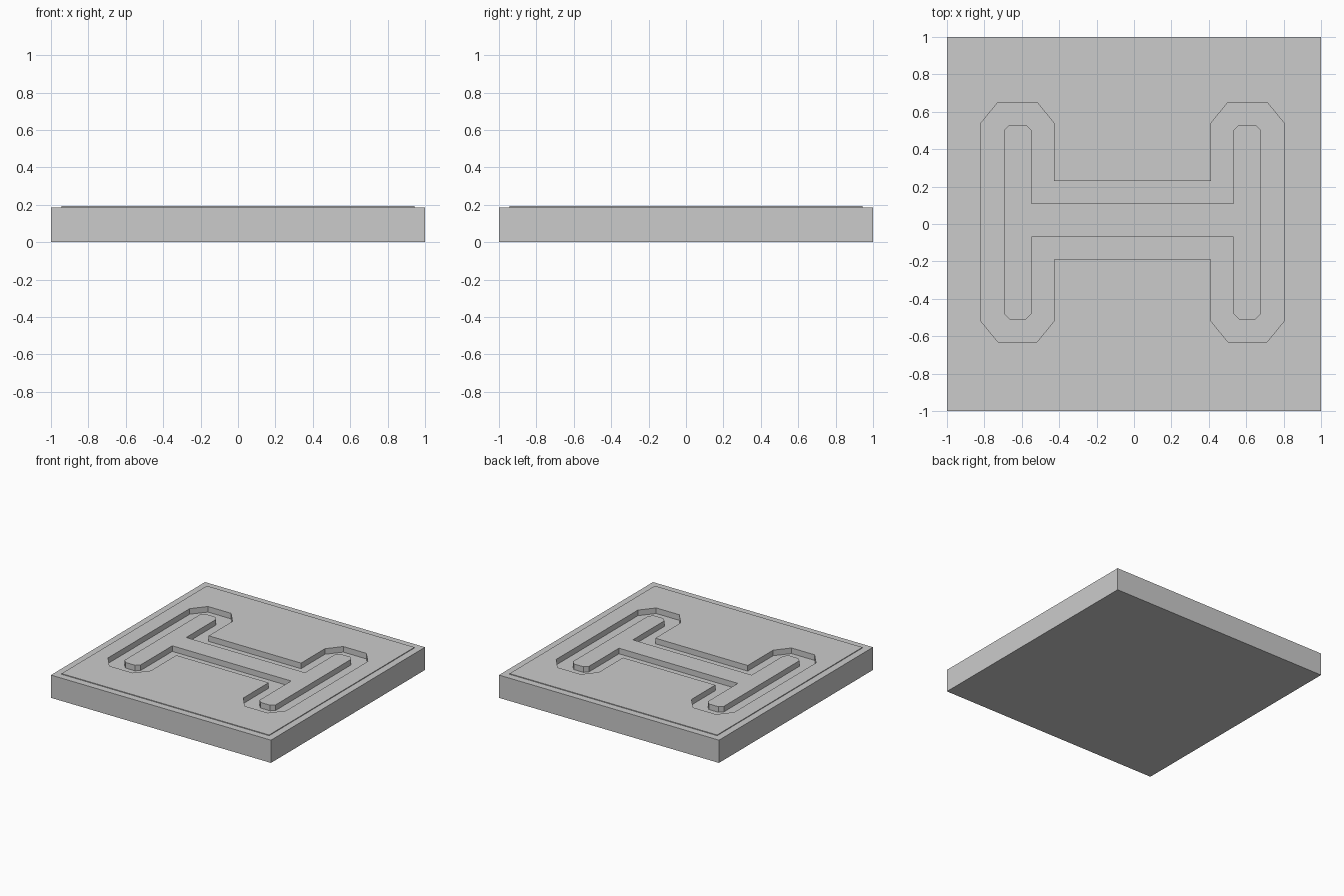
import bpy
import bmesh

RIM, TOP, FLOOR = 0.187, 0.193, 0.147

cube = bpy.data.objects.get("Cube")
if cube:
    bpy.data.objects.remove(cube, do_unlink=True)

grey = bpy.data.materials.new("plain grey")
grey.use_nodes = True
grey.diffuse_color = (0.6, 0.6, 0.6, 1)
grey.node_tree.nodes["Principled BSDF"].inputs["Base Color"].default_value = grey.diffuse_color


def make_object(name, bm):
    bmesh.ops.recalc_face_normals(bm, faces=bm.faces)
    mesh = bpy.data.meshes.new(name)
    bm.to_mesh(mesh)
    bm.free()
    mesh.materials.append(grey)
    obj = bpy.data.objects.new(name, mesh)
    bpy.context.collection.objects.link(obj)
    return obj


def prism(outline, bottom, top):
    """Solid with a flat outline, standing between two heights."""
    bm = bmesh.new()
    face = bm.faces.new([bm.verts.new((x, y, bottom)) for x, y in outline])
    grown = bmesh.ops.extrude_face_region(bm, geom=[face], use_keep_orig=True)
    for v in grown["geom"]:
        if isinstance(v, bmesh.types.BMVert):
            v.co.z = top
    return bm


def track_outline(inner, outer, end, cut_x, cut_y, bar):
    """Two upright runs with clipped ends, joined by a crossbar."""
    arm = [(inner, bar), (inner, end - cut_y), (inner + cut_x, end),
           (outer - cut_x, end), (outer, end - cut_y)]
    right = [(x, -y) for x, y in arm] + [(x, y) for x, y in reversed(arm)]
    left = [(-x, -y) for x, y in right]
    # The crossbar sits slightly further back than the runs
    return [(x - 0.008, y + (0.02 if abs(y) == bar else 0.01))
            for x, y in right + left]


# Square slab with a slightly raised panel inside a narrow rim
bm = prism([(-1, -1), (1, -1), (1, 1), (-1, 1)], 0, RIM)
bmesh.ops.recalc_face_normals(bm, faces=bm.faces)
lid = max(bm.faces, key=lambda f: f.calc_center_median().z)
bmesh.ops.inset_region(bm, faces=[lid], thickness=0.08)
panel = bmesh.ops.extrude_face_region(bm, geom=[lid])
for v in panel["geom"]:
    if isinstance(v, bmesh.types.BMVert):
        v.co.z = TOP
if lid.is_valid:
    bmesh.ops.delete(bm, geom=[lid], context="FACES_ONLY")
slab = make_object("slab", bm)

# Pocket sunk into the panel
cutter = make_object("pocket_cutter",
                     prism(track_outline(0.42, 0.81, 0.64, 0.09, 0.11, 0.21), FLOOR, 0.3))
cutter.hide_render = True
pocket = slab.modifiers.new("pocket", "BOOLEAN")
pocket.operation = "DIFFERENCE"
pocket.solver = "EXACT"
pocket.object = cutter
bpy.context.view_layer.objects.active = slab
bpy.ops.object.modifier_apply(modifier="pocket")
bpy.data.objects.remove(cutter, do_unlink=True)

# Raised track standing on the pocket floor
make_object("raised_track",
            prism(track_outline(0.54, 0.687, 0.52, 0.03, 0.03, 0.09), FLOOR, TOP))
